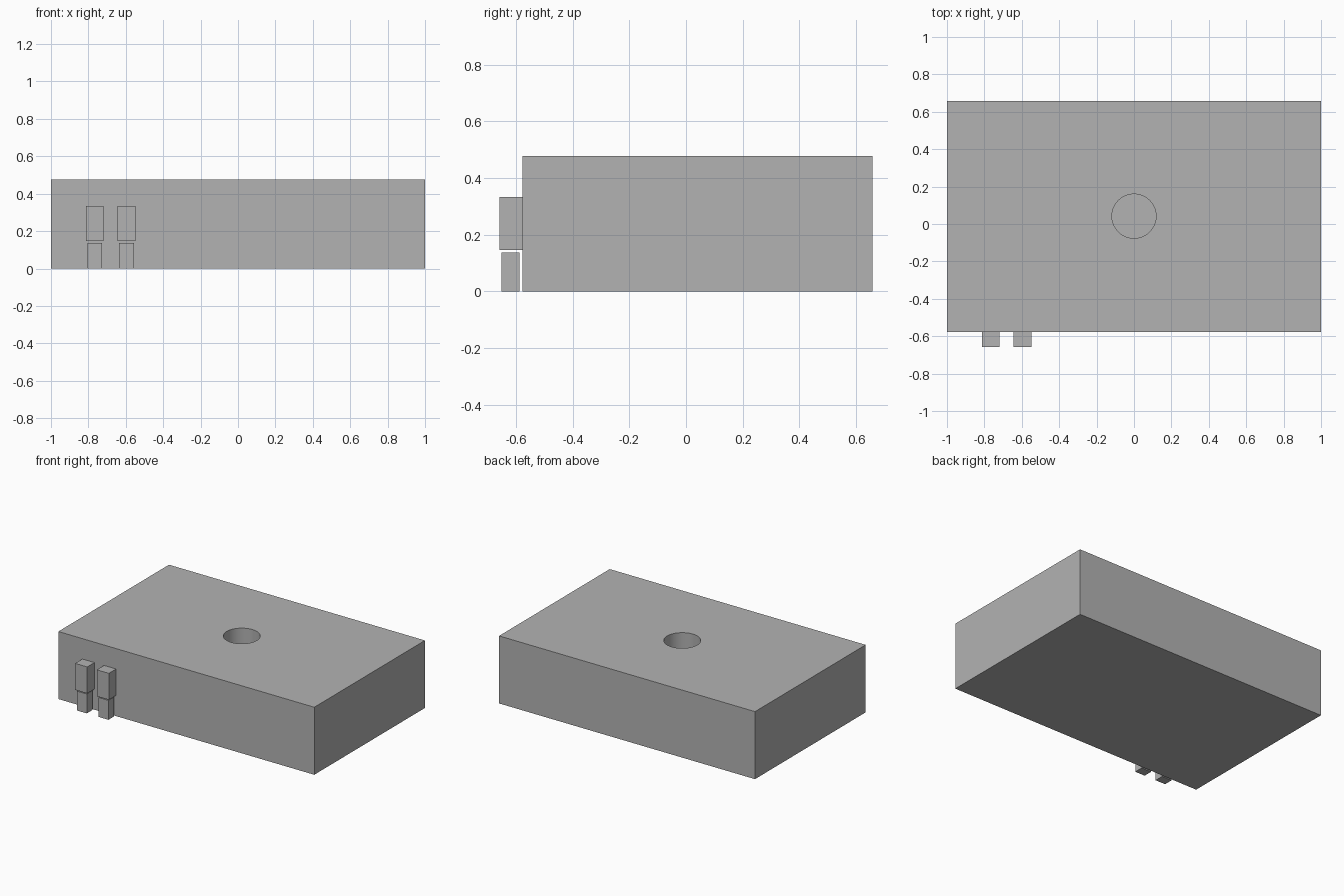
import bpy
import bmesh
import math

cube = bpy.data.objects.get("Cube")
if cube:
    bpy.data.objects.remove(cube, do_unlink=True)

# Single flat grey
GREY = (0.45, 0.45, 0.45, 1)
grey = bpy.data.materials.new("plain grey")
grey.use_nodes = True
grey.diffuse_color = GREY
grey.node_tree.nodes["Principled BSDF"].inputs["Base Color"].default_value = GREY


def add_object(name, bm):
    mesh = bpy.data.meshes.new(name)
    bm.to_mesh(mesh)
    bm.free()
    mesh.materials.append(grey)
    obj = bpy.data.objects.new(name, mesh)
    bpy.context.collection.objects.link(obj)
    return obj


def box(name, low, high):
    bm = bmesh.new()
    bmesh.ops.create_cube(bm, size=1)
    for v in bm.verts:
        v.co = [h if c > 0 else l for c, l, h in zip(v.co, low, high)]
    return add_object(name, bm)


# Main block
block = box("block", (-1, -0.577, 0), (1, 0.658, 0.477))

# Round blind hole sunk into the top
RADIUS, DEPTH, TOP = 0.118, 0.3, 0.477
bm = bmesh.new()
bmesh.ops.create_cone(bm, cap_ends=True, segments=64, radius1=RADIUS,
                      radius2=RADIUS, depth=2 * DEPTH)
bmesh.ops.translate(bm, verts=bm.verts, vec=(0, 0.042, TOP))
cutter = add_object("hole_cutter", bm)
cutter.hide_render = True
cutter.hide_set(True)

cut = block.modifiers.new("hole", 'BOOLEAN')
cut.operation = 'DIFFERENCE'
cut.solver = 'EXACT'
cut.object = cutter
bpy.context.view_layer.objects.active = block
block.select_set(True)
bpy.ops.object.modifier_apply(modifier=cut.name)
bpy.data.objects.remove(cutter, do_unlink=True)
bpy.ops.object.shade_smooth_by_angle(angle=math.radians(30))

# Two front fittings: a wide upper piece above a slimmer, detached lower piece
for side, x in (("right", -0.765), ("left", -0.596)):
    box(f"upper_fitting_{side}", (x - 0.047, -0.658, 0.146), (x + 0.047, -0.577, 0.333))
    box(f"lower_fitting_{side}", (x - 0.039, -0.651, 0), (x + 0.039, -0.587, 0.137))
